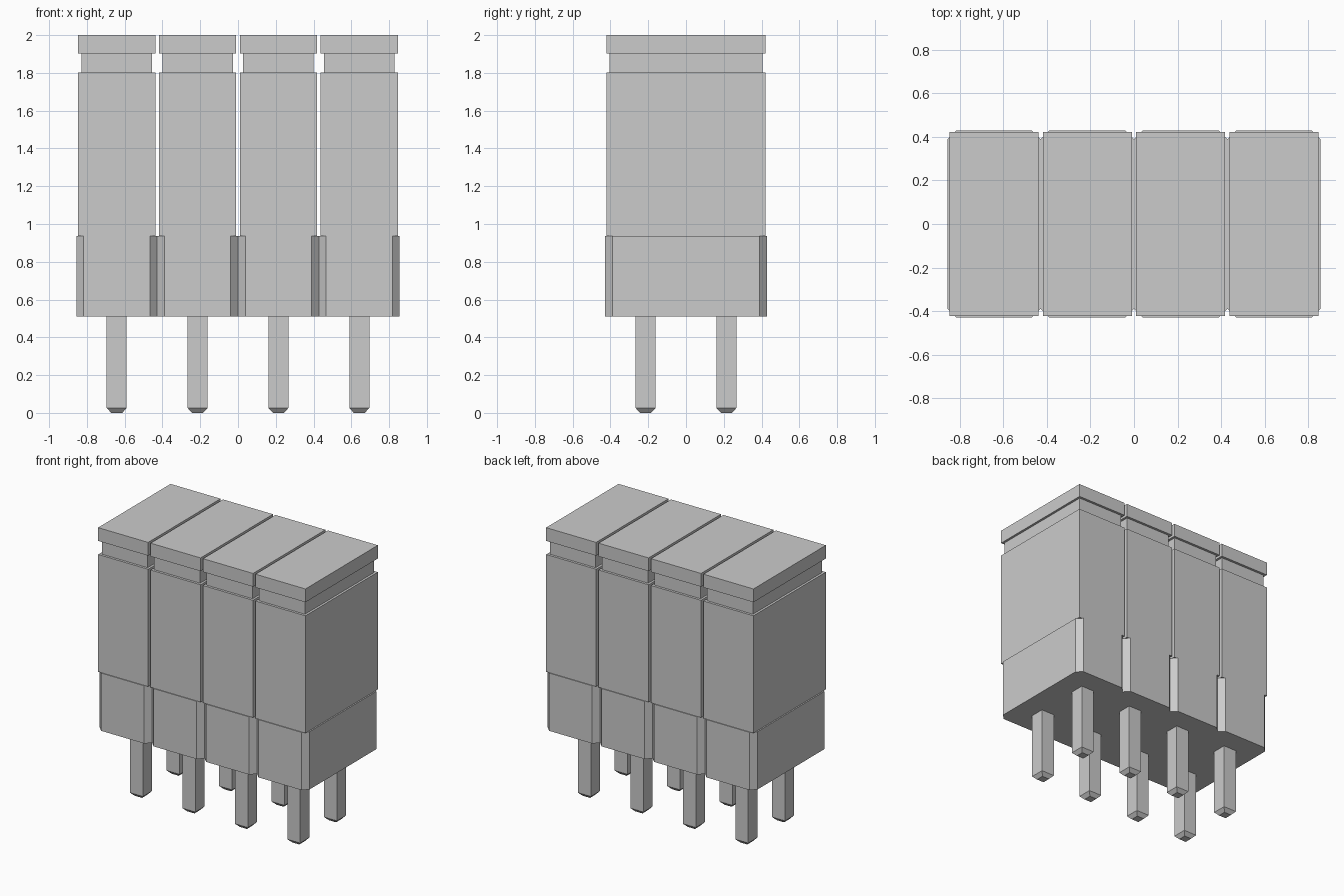
import bpy, bmesh

cube = bpy.data.objects.get("Cube")
if cube:
    bpy.data.objects.remove(cube, do_unlink=True)

grey = bpy.data.materials.new("plain grey")
grey.use_nodes = True
grey.diffuse_color = (0.6, 0.6, 0.6, 1)
grey.node_tree.nodes["Principled BSDF"].inputs["Base Color"].default_value = (0.6, 0.6, 0.6, 1)

PITCH = 0.428
BASE_Z, BASE_TOP = 0.511, 0.937


def outline(hx, hy, cut=0.0):
    """Rectangle, with its corners cut off if cut is given."""
    if not cut:
        return [(-hx, -hy), (hx, -hy), (hx, hy), (-hx, hy)]
    return [(-hx + cut, -hy), (hx - cut, -hy), (hx, -hy + cut), (hx, hy - cut),
            (hx - cut, hy), (-hx + cut, hy), (-hx, hy - cut), (-hx, -hy + cut)]


def loft(name, x, y, sections):
    """Closed solid through a stack of (z, outline) sections."""
    bm = bmesh.new()
    rings = [[bm.verts.new((px, py, z)) for px, py in pts] for z, pts in sections]
    for low, high in zip(rings, rings[1:]):
        n = len(low)
        for i in range(n):
            j = (i + 1) % n
            bm.faces.new((low[i], low[j], high[j], high[i]))
    bm.faces.new(rings[0][::-1])
    bm.faces.new(rings[-1])
    bmesh.ops.recalc_face_normals(bm, faces=bm.faces)
    mesh = bpy.data.meshes.new(name)
    bm.to_mesh(mesh)
    bm.free()
    mesh.materials.append(grey)
    obj = bpy.data.objects.new(name, mesh)
    obj.location = (x, y, 0)
    bpy.context.collection.objects.link(obj)


body = outline(0.204, 0.422)
neck = outline(0.187, 0.404)
base = outline(PITCH / 2, PITCH, 0.039)
shank = outline(0.053, 0.053)
tip = outline(0.029, 0.029)

for col in range(4):
    x = (col - 1.5) * PITCH

    # Insulating base segment with cut corners
    loft(f"base_segment_{col + 1}", x, 0, [(BASE_Z, base), (BASE_TOP, base)])

    # Jumper cap with a grip groove below its top
    loft(f"jumper_cap_{col + 1}", x, 0,
         [(BASE_TOP, body), (1.802, body), (1.802, neck),
          (1.902, neck), (1.902, body), (2.0, body)])

    # Front and back square pins with tapered tips
    for side, row in ((-1, "front"), (1, "back")):
        loft(f"{row}_pin_{col + 1}", x, side * PITCH / 2,
             [(0, tip), (0.026, shank), (BASE_Z + 0.05, shank)])
